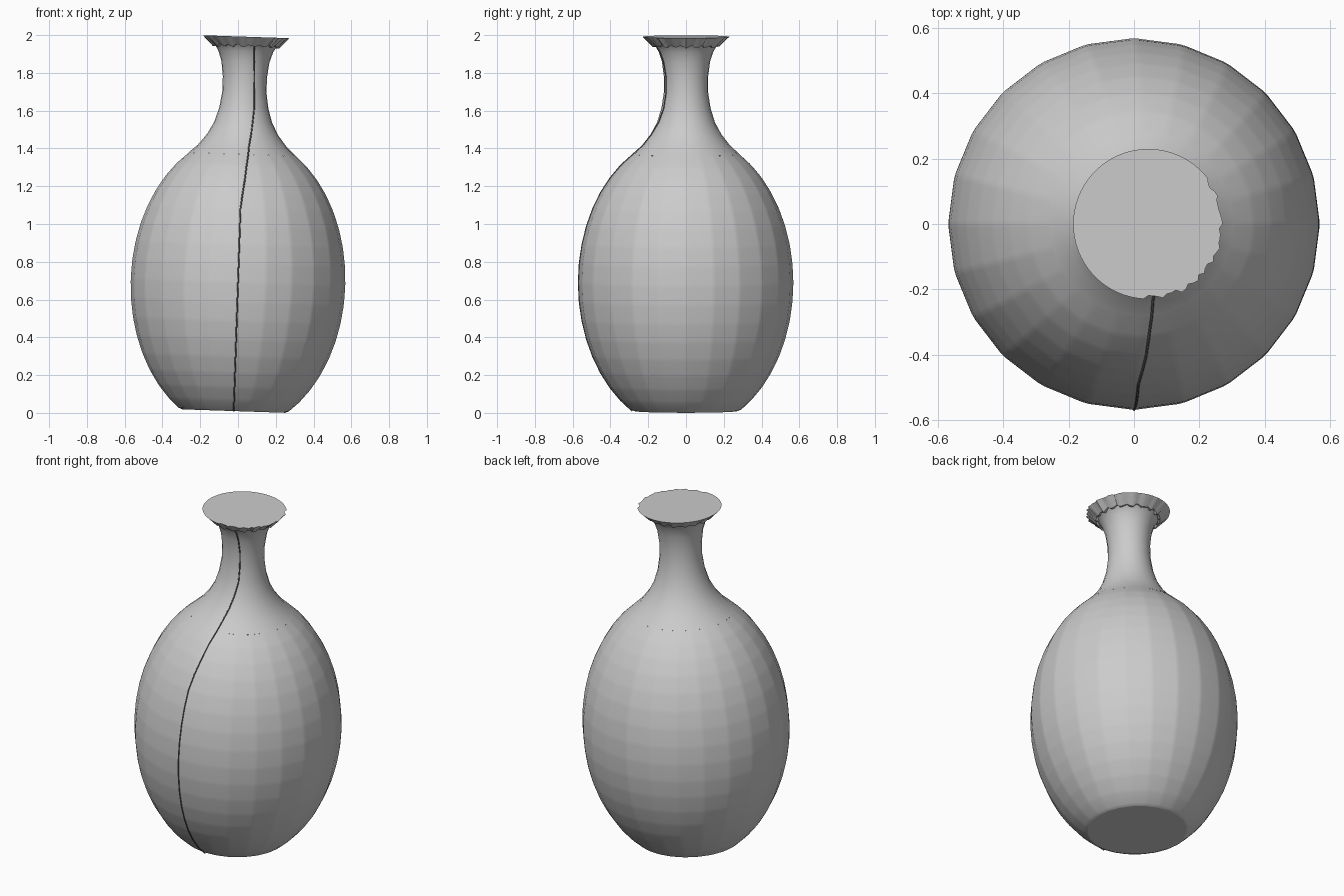
import bpy
import bmesh
import math
import random

random.seed(4)
SIDES = 24
LEAN = math.radians(1.92)

cube = bpy.data.objects.get("Cube")
if cube:
    bpy.data.objects.remove(cube, do_unlink=True)


def material(name, value):
    mat = bpy.data.materials.new(name)
    mat.use_nodes = True
    color = (value, value, value, 1)
    mat.diffuse_color = color
    bsdf = mat.node_tree.nodes["Principled BSDF"]
    bsdf.inputs["Base Color"].default_value = color
    bsdf.inputs["Roughness"].default_value = 0.7
    return mat


clay = material("grey clay", 0.6)
crease = material("dark crease", 0.12)


def place(name, data, mat):
    """Add an object on the slightly leaning axis of the vase."""
    obj = bpy.data.objects.new(name, data)
    bpy.context.collection.objects.link(obj)
    obj.data.materials.append(mat)
    obj.rotation_euler.y = LEAN
    obj.location = (-0.0228, 0, 0.0095)
    return obj


def point(r, angle, z):
    return (r * math.sin(angle), -r * math.cos(angle), z)


def revolve(name, rings, cap_bottom=False, cap_top=False):
    """Skin a list of rings, each a list of points going round the axis."""
    bm = bmesh.new()
    rows = [[bm.verts.new(p) for p in ring] for ring in rings]
    for low, high in zip(rows, rows[1:]):
        n = len(low)
        for i in range(n):
            j = (i + 1) % n
            bm.faces.new((low[i], low[j], high[j], high[i])).smooth = True
    if cap_bottom:
        bm.faces.new(rows[0][::-1])
    if cap_top:
        bm.faces.new(rows[-1])
    bm.normal_update()
    mesh = bpy.data.meshes.new(name)
    bm.to_mesh(mesh)
    bm.free()
    return place(name, mesh, clay)


def circle(r, z, n=SIDES):
    return [point(r, math.tau * i / n, z) for i in range(n)]


def smooth(obj, degrees):
    bpy.ops.object.select_all(action="DESELECT")
    obj.select_set(True)
    bpy.context.view_layer.objects.active = obj
    bpy.ops.object.shade_smooth_by_angle(angle=math.radians(degrees))


# Body: a stretched faceted sphere cut flat at the foot
body_profile = []
for k in range(-8, 9):
    a = math.radians(7.5 * k)
    body_profile.append((0.57 * math.cos(a), 0.68 + 0.785 * math.sin(a)))
body = revolve("body", [circle(r, z) for r, z in body_profile], cap_bottom=True)
smooth(body, 40)
bevel = body.modifiers.new("soft facet edges", "BEVEL")
bevel.width = 0.012
bevel.segments = 1
bevel.limit_method = "ANGLE"
bevel.angle_limit = math.radians(3)
body.modifiers.new("flat facets", "WEIGHTED_NORMAL").keep_sharp = True

# Neck: a smooth waisted tube
neck_profile = [(0.285, 1.36), (0.235, 1.405), (0.188, 1.465), (0.153, 1.53),
                (0.13, 1.605), (0.117, 1.69), (0.117, 1.77), (0.127, 1.85),
                (0.145, 1.905), (0.17, 1.945), (0.215, 1.975)]
neck = revolve("neck", [circle(r, z) for r, z in neck_profile])
smooth(neck, 60)

# Lip: a ragged flared collar closed by a flat top
n = 96
under, lower, upper = [], [], []
for i in range(n):
    angle = math.tau * i / n
    wave = 0.006 * math.sin(angle * 19) + random.uniform(-0.004, 0.004)
    under.append(point(0.155, angle, 1.937 + wave))
    lower.append(point(0.176, angle, 1.935 + wave))
    # the rim is chipped only on the model's front left quarter
    chipped = angle < math.radians(125)
    chip = random.uniform(-0.012, 0.004) if chipped else 0
    upper.append(point(0.23 + chip, angle, 1.983))
lip = revolve("lip", [under, lower, upper], cap_top=True)
smooth(lip, 35)

# Seam: a thin crease winding up the front
profile = body_profile + neck_profile[1:-1]
turn_keys = [(0, 0), (1.1, 0), (1.3, 4), (1.4, 8), (1.5, 16), (1.6, 25),
             (1.75, 27), (1.9, 19), (2, 8)]


def turn(z):
    for (z0, a0), (z1, a1) in zip(turn_keys, turn_keys[1:]):
        if z <= z1:
            return math.radians(a0 + (a1 - a0) * max(0, z - z0) / (z1 - z0))


curve = bpy.data.curves.new("seam", "CURVE")
curve.dimensions = "3D"
curve.bevel_depth = 0.004
curve.bevel_resolution = 1
spline = curve.splines.new("POLY")
spline.points.add(len(profile) - 1)
for p, (r, z) in zip(spline.points, profile):
    p.co = (*point(r - 0.001, turn(z), z), 1)
place("seam", curve, crease)
